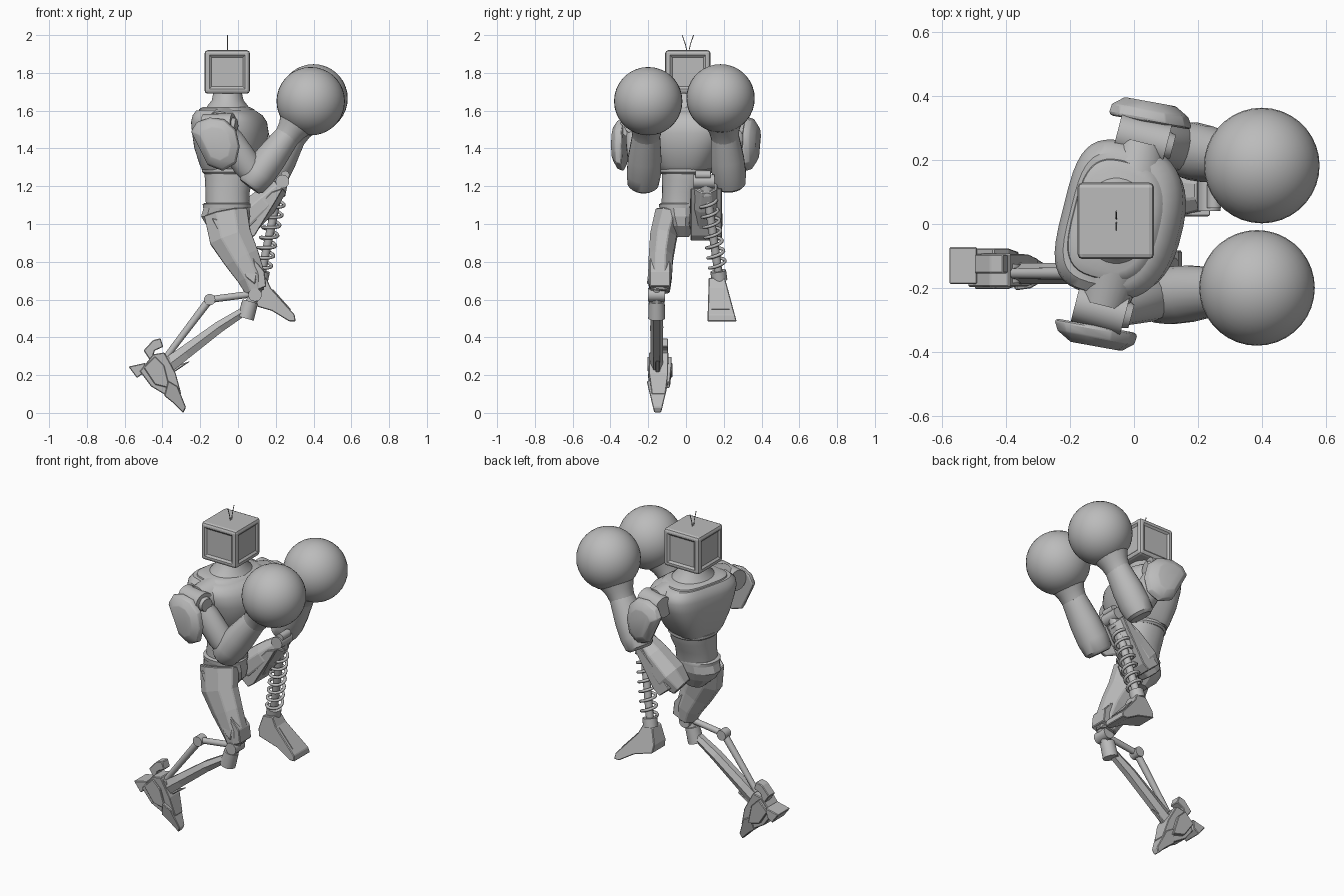
import bpy, bmesh, math
from mathutils import Vector, Matrix

if "Cube" in bpy.data.objects:
    bpy.data.objects.remove(bpy.data.objects["Cube"], do_unlink=True)

GREY = (0.5, 0.5, 0.5, 1)
metal = bpy.data.materials.new("grey_metal")
metal.use_nodes = True
metal.diffuse_color = GREY
metal.node_tree.nodes["Principled BSDF"].inputs["Base Color"].default_value = GREY


def finish(name, bm, smooth=True, bevel=0.0):
    bmesh.ops.recalc_face_normals(bm, faces=bm.faces)
    me = bpy.data.meshes.new(name)
    bm.to_mesh(me)
    bm.free()
    me.materials.append(metal)
    ob = bpy.data.objects.new(name, me)
    bpy.context.collection.objects.link(ob)
    for p in me.polygons:
        p.use_smooth = smooth
    if smooth:
        me.set_sharp_from_angle(angle=math.radians(38))
    if bevel:
        mod = ob.modifiers.new("edge_bevel", 'BEVEL')
        mod.width, mod.segments = bevel, 1
    return ob


def skin(bm, rings):
    for a, b in zip(rings, rings[1:]):
        for k in range(len(a)):
            n = (k + 1) % len(a)
            bm.faces.new((a[k], a[n], b[n], b[k]))
    bm.faces.new(rings[0])
    bm.faces.new(rings[-1])


def sweep(name, rows, sides=24, power=1.0, twist=0.0, upright=False, smooth=True, bevel=0.0, back=None):
    """Skin rings (x, y, z, half depth, half width) along a path; back squares the rear half."""
    bm = bmesh.new()
    pts = [Vector(r[:3]) for r in rows]
    grow = 1 / math.cos(math.pi / sides)
    rings = []
    for i, r in enumerate(rows):
        t = Vector((0, 0, 1))
        if not upright:
            t = (pts[min(i + 1, len(pts) - 1)] - pts[max(i - 1, 0)]).normalized()
        side = Vector((0, 1, 0))
        side = (side - t * side.dot(t)).normalized()
        side = Matrix.Rotation(math.radians(twist), 3, t) @ side
        deep = side.cross(t)
        ring = []
        for k in range(sides):
            a = 2 * math.pi * (k + 0.5) / sides
            c, s = math.cos(a), math.sin(a)
            p = back if back and c < 0 else power
            c = math.copysign(abs(c) ** p, c) * r[3] * grow
            s = math.copysign(abs(s) ** p, s) * r[4] * grow
            ring.append(bm.verts.new(pts[i] + deep * c + side * s))
        rings.append(ring)
    skin(bm, rings)
    return finish(name, bm, smooth, bevel)


def rod(name, a, b, r, r2=None, sides=20):
    a, b = Vector(a), Vector(b)
    bm = bmesh.new()
    rot = (b - a).to_track_quat('Z', 'Y').to_matrix().to_4x4()
    bmesh.ops.create_cone(bm, cap_ends=True, segments=sides, radius1=r, radius2=r2 or r,
                          depth=(b - a).length, matrix=Matrix.Translation((a + b) / 2) @ rot)
    return finish(name, bm)


def ball(name, c, r):
    bm = bmesh.new()
    bmesh.ops.create_uvsphere(bm, u_segments=36, v_segments=18, radius=r, matrix=Matrix.Translation(c))
    return finish(name, bm)


def prism(name, outline, mid, half, bevel=0.004):
    """Side outline in x, z; mid and half give the y centre and half width at a height."""
    bm = bmesh.new()
    skin(bm, [[bm.verts.new((x, mid(z) + s * half(z), z)) for x, z in outline] for s in (-1, 1)])
    return finish(name, bm, False, bevel)


def wire(name, pts, r):
    cu = bpy.data.curves.new(name, 'CURVE')
    cu.dimensions, cu.bevel_depth, cu.bevel_resolution = '3D', r, 1
    cu.use_fill_caps = True
    sp = cu.splines.new('POLY')
    sp.points.add(len(pts) - 1)
    for p, q in zip(sp.points, pts):
        p.co = (*q, 1)
    cu.materials.append(metal)
    bpy.context.collection.objects.link(bpy.data.objects.new(name, cu))


# Boxy screen head with framed sides and two antennae
bm = bmesh.new()
bmesh.ops.create_cube(bm, size=1, matrix=Matrix.Translation((-0.057, 0.01, 1.805))
                      @ Matrix.Diagonal((0.24, 0.24, 0.23, 1)))
bmesh.ops.bevel(bm, geom=bm.edges[:], offset=0.016, segments=2, affect='EDGES', profile=0.5)
panels = [f for f in bm.faces if f.calc_area() > 0.02 and abs(f.normal.z) < 0.5]
bmesh.ops.inset_individual(bm, faces=panels, thickness=0.014, depth=0)
bmesh.ops.inset_individual(bm, faces=panels, thickness=0.016, depth=-0.01)
finish("head", bm, False)
for s in (-1, 1):
    wire("antenna", [(-0.055, 0.01 + s * y, z) for y, z in ((0.004, 1.91), (0.013, 1.95), (0.03, 2.0))], 0.0025)

# Torso
TW = -14
sweep("neck", [(-0.055, 0.01, 1.58, 0.13, 0.16), (-0.055, 0.01, 1.625, 0.108, 0.13),
               (-0.055, 0.01, 1.655, 0.084, 0.096), (-0.055, 0.01, 1.71, 0.072, 0.078)], 32, upright=True)
sweep("chest", [(-0.05, 0, 1.285, 0.13, 0.13), (-0.045, 0, 1.31, 0.145, 0.15),
                (-0.04, 0.005, 1.4, 0.175, 0.195), (-0.035, 0.01, 1.48, 0.188, 0.23),
                (-0.042, 0.01, 1.54, 0.184, 0.244), (-0.05, 0.01, 1.575, 0.168, 0.236),
                (-0.06, 0.01, 1.6, 0.142, 0.205)], 40, 0.8, TW, True, back=0.55)
sweep("collar", [(-0.05, 0.01, 1.58, 0.148, 0.195), (-0.058, 0.01, 1.608, 0.132, 0.185),
                 (-0.06, 0.01, 1.62, 0.112, 0.16)], 40, 0.8, TW, True, back=0.6)
sweep("rib_band", [(-0.05, 0, 1.265, 0.127, 0.128), (-0.05, 0, 1.275, 0.137, 0.137),
                   (-0.05, 0, 1.29, 0.137, 0.137)], 32, 0.9, TW, True)
sweep("abdomen", [(-0.055, -0.03, 1.09, 0.115, 0.1), (-0.055, -0.02, 1.17, 0.117, 0.107),
                  (-0.05, -0.005, 1.23, 0.125, 0.123), (-0.05, 0, 1.28, 0.128, 0.128)], 32, 0.9, 0, True)
sweep("belt", [(-0.06, -0.035, 1.085, 0.125, 0.106), (-0.06, -0.035, 1.105, 0.127, 0.108),
               (-0.058, -0.03, 1.112, 0.118, 0.1)], 32, 0.9, 0, True)
sweep("pelvis", [(-0.05, -0.02, 0.93, 0.05, 0.035), (-0.055, -0.025, 0.99, 0.11, 0.07),
                 (-0.065, -0.03, 1.04, 0.13, 0.095), (-0.06, -0.035, 1.09, 0.12, 0.102)], 12, 0.9, 0, True, False)

# Arms, shoulder pads and round gloves
ARMS = (("right", -1, (-0.1, -0.265, 1.52), (0.095, -0.225, 1.245), (0.272, -0.21, 1.48), (0.385, -0.2, 1.65), -0.12),
        ("left", 1, (0.03, 0.265, 1.52), (0.172, 0.23, 1.242), (0.3, 0.205, 1.475), (0.4, 0.183, 1.665), 0.05))
PAD = ((-0.13, 0.06), (-0.1, 0.11), (-0.03, 0.135), (0.05, 0.125), (0.11, 0.07), (0.13, -0.02),
       (0.11, -0.11), (0.04, -0.15), (-0.04, -0.12))
roll = Vector((0.97, -0.25, 0)).normalized()
for tag, s, sh, el, wr, gl, px in ARMS:
    S, E, W, G = map(Vector, (sh, el, wr, gl))
    out = Vector((0.25 * s, s, 0)).normalized()
    rod(tag + "_shoulder_socket", S - out * 0.12, S - out * 0.01, 0.1, 0.075, 28)
    rod(tag + "_shoulder_drum", S - roll * 0.085, S + roll * 0.075, 0.062, 0.066, 28)
    rod(tag + "_shoulder_bolt", S + roll * 0.07, S + roll * 0.095, 0.045, 0.038)
    sweep(tag + "_upper_arm", [(*S, 0.06, 0.055), (*S.lerp(E, 0.3), 0.075, 0.065),
                               (*S.lerp(E, 0.75), 0.075, 0.07), (*E, 0.06, 0.06)], 16)
    sweep(tag + "_forearm", [(*E.lerp(W, -0.2), 0.06, 0.066), (*E.lerp(W, -0.14), 0.078, 0.082),
                             (*E.lerp(W, 0.1), 0.087, 0.09), (*E.lerp(W, 0.45), 0.083, 0.088),
                             (*W, 0.066, 0.072)], 20)
    sweep(tag + "_cuff", [(*W.lerp(G, -0.12), 0.068, 0.072), (*W.lerp(G, 0.1), 0.077, 0.08),
                          (*W.lerp(G, 0.45), 0.11, 0.112)], 24)
    ball(tag + "_glove", G, 0.181)
    bm = bmesh.new()
    skin(bm, [[bm.verts.new((px + x * k, s * y - 0.18 * x * k, 1.43 + z * k)) for x, z in PAD]
              for k, y in ((0.94, 0.318), (1, 0.326), (0.93, 0.355), (0.62, 0.383))])
    finish(tag + "_shoulder_pad", bm, True, 0.004)

# Standing leg: armoured thigh, knee joint and twin shin rods
sweep("right_thigh", [(0.09, -0.14, 0.64, 0.05, 0.054), (0.07, -0.138, 0.72, 0.075, 0.063),
                      (0.02, -0.133, 0.82, 0.095, 0.064), (-0.04, -0.12, 0.93, 0.112, 0.07),
                      (-0.065, -0.09, 1.06, 0.115, 0.072)], 8, smooth=False, bevel=0.005)
prism("right_thigh_plate", [(-0.14, 1.03), (-0.08, 1.02), (0.03, 0.88), (0.1, 0.74), (0.09, 0.68),
                            (0.04, 0.72), (0.0, 0.82), (-0.1, 0.95)],
      lambda z: -0.15 + 0.12 * (z - 0.7), lambda z: 0.055)
prism("right_knee_guard", [(0.08, 0.82), (0.14, 0.75), (0.15, 0.67), (0.1, 0.65)],
      lambda z: -0.138, lambda z: 0.055)
KY = -0.155
for name, x, z, r, w in (("knee_hinge", 0.09, 0.625, 0.035, 0.045), ("shin_hinge", -0.15, 0.6, 0.03, 0.028),
                         ("ankle_hinge", -0.39, 0.27, 0.035, 0.03)):
    rod(name, (x, KY - w, z), (x, KY + w, z), r)
rod("knee_link", (0.1, KY, 0.66), (0.06, KY, 0.56), 0.03)
rod("knee_barrel", (0.065, KY, 0.59), (0.04, KY, 0.5), 0.042, 0.045)
rod("rear_knee_link", (0.08, KY, 0.63), (-0.15, KY, 0.6), 0.018)
rod("upper_shin_rod", (-0.15, KY, 0.6), (-0.4, KY, 0.27), 0.021, 0.016)
sweep("lower_shin", [(0.05, KY, 0.55, 0.022, 0.026), (-0.1, KY, 0.455, 0.03, 0.03),
                     (-0.28, KY, 0.32, 0.036, 0.028), (-0.4, KY, 0.23, 0.042, 0.028)], 6, smooth=False)

# Standing foot: layered wedge plates narrowing to the toe
FOOT = (("foot_core", [(-0.52, 0.22), (-0.45, 0.31), (-0.39, 0.32), (-0.33, 0.21), (-0.3, 0.1),
                       (-0.36, 0.08), (-0.46, 0.14)], -0.145, 0.052),
        ("foot_toe", [(-0.37, 0.17), (-0.32, 0.14), (-0.275, 0.03), (-0.29, 0.0), (-0.34, 0.05), (-0.39, 0.09)],
         -0.15, 0.06),
        ("foot_heel", [(-0.58, 0.245), (-0.49, 0.265), (-0.5, 0.21), (-0.535, 0.185)], -0.13, 0.058),
        ("heel_fin", [(-0.5, 0.33), (-0.45, 0.385), (-0.41, 0.395), (-0.395, 0.35), (-0.44, 0.33), (-0.46, 0.27)],
         -0.125, 0.03),
        ("foot_side", [(-0.5, 0.24), (-0.44, 0.3), (-0.39, 0.25), (-0.36, 0.13), (-0.44, 0.15)], -0.14, 0.064),
        ("ankle_spur", [(-0.36, 0.2), (-0.25, 0.275), (-0.33, 0.25), (-0.37, 0.25)], -0.15, 0.012))
for name, outline, y, w in FOOT:
    prism(name, outline, lambda z: y, lambda z: w * min(1, 0.3 + 4 * z))

# Raised leg: thigh, knee, coil spring and wedge foot
sweep("left_thigh", [(-0.04, 0.095, 0.955, 0.055, 0.065), (0.03, 0.105, 1.015, 0.088, 0.088),
                     (0.14, 0.105, 1.115, 0.074, 0.083), (0.225, 0.105, 1.2, 0.045, 0.06)],
      8, smooth=False, bevel=0.005)
prism("left_thigh_guard", [(-0.02, 0.97), (0.05, 0.91), (0.09, 0.94), (0.2, 1.12), (0.24, 1.19), (0.18, 1.17)],
      lambda z: 0.107, lambda z: 0.083)
rod("left_knee_hinge", (0.235, 0.04, 1.225), (0.235, 0.15, 1.225), 0.036)
rod("left_knee_bolt", (0.25, 0.05, 1.26), (0.25, 0.13, 1.26), 0.022)
A, B = Vector((0.222, 0.105, 1.21)), Vector((0.125, 0.172, 0.74))
axis = (A - B).normalized()
u = axis.cross(Vector((0, 1, 0))).normalized()
v = axis.cross(u)
TURNS, STEP = 7, 18
coil = []
for k in range(TURNS * STEP + 1):
    a = 2 * math.pi * k / STEP
    coil.append(B.lerp(A, 0.04 + 0.8 * k / (TURNS * STEP)) + (u * math.cos(a) + v * math.sin(a)) * 0.044)
wire("leg_spring", coil, 0.009)
rod("spring_core", B, A, 0.022)
rod("spring_top_cap", B.lerp(A, 0.88), A, 0.04)
rod("spring_base_cap", B - axis * 0.04, B + axis * 0.012, 0.042)


def foot_mid(z):
    return 0.165 + (0.7 - z) * 0.12


def foot_half(z):
    return 0.045 + (0.7 - z) * 0.15


prism("left_foot", [(0.055, 0.62), (0.085, 0.71), (0.15, 0.715), (0.175, 0.66), (0.3, 0.52), (0.305, 0.485),
                    (0.27, 0.485), (0.18, 0.54), (0.06, 0.575)], foot_mid, foot_half)
prism("left_instep_plate", [(0.185, 0.655), (0.28, 0.549), (0.275, 0.545), (0.18, 0.65)],
      foot_mid, lambda z: foot_half(z) - 0.02, 0)
